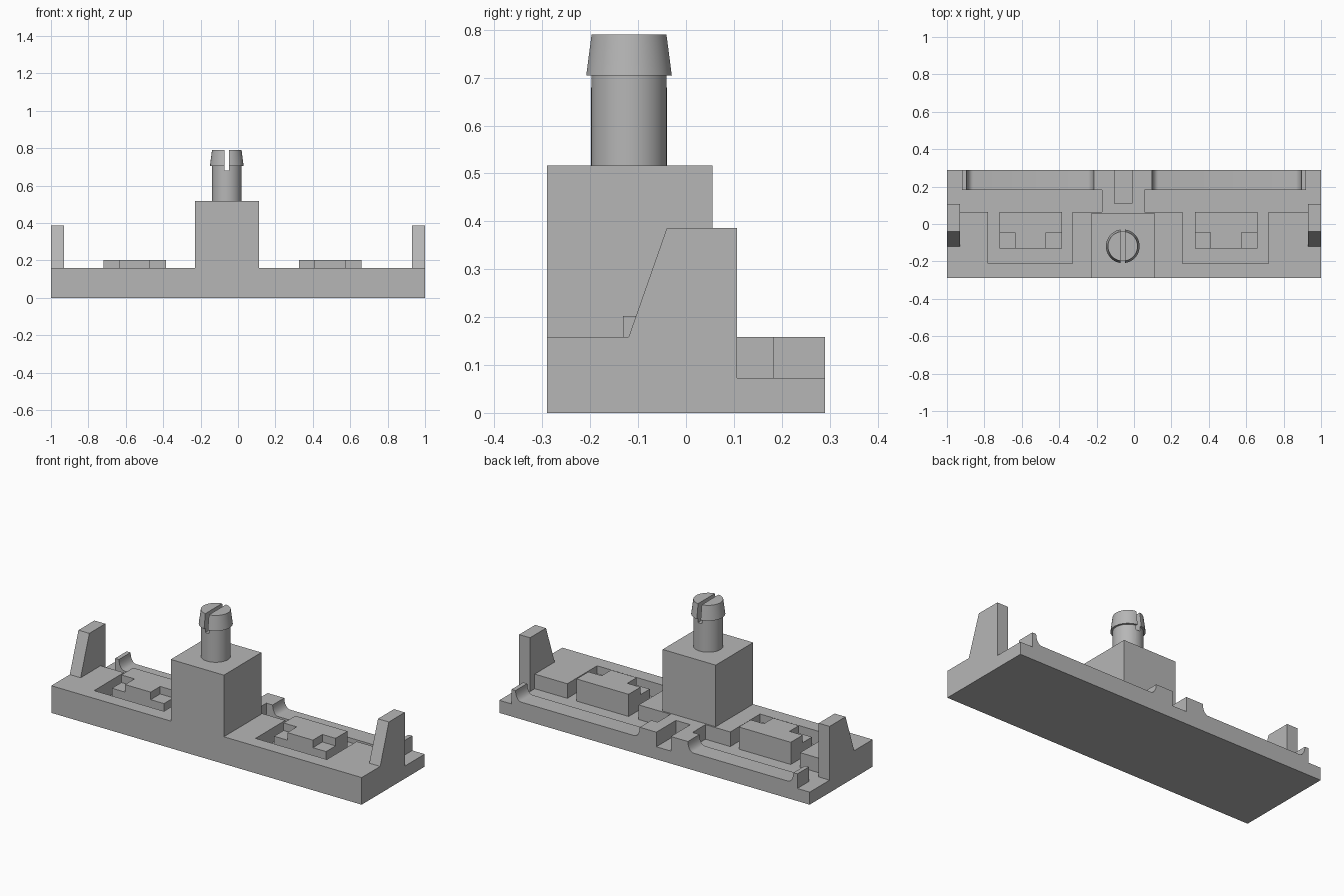
import bpy, bmesh, math
from mathutils import Vector

cube = bpy.data.objects.get("Cube")
if cube:
    bpy.data.objects.remove(cube, do_unlink=True)

grey = bpy.data.materials.new("plain_grey")
grey.use_nodes = True
grey.diffuse_color = (0.47, 0.47, 0.47, 1)
grey.node_tree.nodes["Principled BSDF"].inputs["Base Color"].default_value = grey.diffuse_color


def finish(name, bm):
    bmesh.ops.recalc_face_normals(bm, faces=bm.faces)
    mesh = bpy.data.meshes.new(name)
    bm.to_mesh(mesh)
    bm.free()
    mesh.materials.append(grey)
    obj = bpy.data.objects.new(name, mesh)
    bpy.context.collection.objects.link(obj)
    return obj


def prism(name, outline, axis, lo, hi):
    """Extrude a 2D outline along an axis from lo to hi."""
    place = {"x": lambda p: (lo, p[0], p[1]),
             "y": lambda p: (p[0], lo, p[1]),
             "z": lambda p: (p[0], p[1], lo)}[axis]
    bm = bmesh.new()
    face = bm.faces.new([bm.verts.new(place(p)) for p in outline])
    geom = bmesh.ops.extrude_face_region(bm, geom=[face])["geom"]
    shift = Vector([hi - lo if a == axis else 0 for a in "xyz"])
    bmesh.ops.translate(bm, vec=shift, verts=[g for g in geom if isinstance(g, bmesh.types.BMVert)])
    return finish(name, bm)


def box(name, x0, x1, y0, y1, z0, z1):
    return prism(name, [(x0, y0), (x1, y0), (x1, y1), (x0, y1)], "z", z0, z1)


def combine(target, other, operation):
    mod = target.modifiers.new(operation, "BOOLEAN")
    mod.operation = operation
    mod.solver = "EXACT"
    mod.object = other
    bpy.context.view_layer.update()
    deps = bpy.context.evaluated_depsgraph_get()
    mesh = bpy.data.meshes.new_from_object(target.evaluated_get(deps))
    target.modifiers.clear()
    target.data = mesh
    bpy.data.objects.remove(other, do_unlink=True)


FLOOR, DECK, STRIP, BACK = 0.073, 0.158, 0.1, 0.29

# Floor slab of the whole base
base = box("base_body", -1, 1, -BACK, BACK, 0, FLOOR)

# Front deck with two pockets open to the back
edge = 0.064
outline = [(-1, -BACK), (1, -BACK), (1, edge)]
for right, left in ((0.72, 0.26), (-0.33, -0.78)):
    outline += [(right, edge), (right, -0.21), (left, -0.21), (left, edge)]
outline.append((-1, edge))
combine(base, prism("deck", outline, "z", 0, DECK), "UNION")

# Sloped end posts
post = [(-0.12, 0), (0.107, 0), (0.107, 0.386), (-0.04, 0.386), (-0.12, DECK)]
for x in (-1, 0.93):
    combine(base, prism("end_post", post, "x", x, x + 0.07), "UNION")

# Back rail: lips at the ends, rounded down into shallow troughs
def fillet(x, side, steps=6):
    """Concave curve from the lip top at x down to the trough."""
    r = DECK - STRIP
    angles = [i * math.pi / 2 / steps for i in range(steps + 1)]
    return [(x + side * 0.6 * r * (1 - math.cos(a)), DECK - r * math.sin(a)) for a in angles]

rail = [(-0.92, 0), (-0.92, DECK)]
rail += fillet(-0.895, 1) + fillet(-0.215, -1)[::-1]
rail += fillet(0.095, 1) + fillet(0.895, -1)[::-1]
rail += [(0.92, DECK), (0.92, 0)]
combine(base, prism("back_rail", rail, "y", 0.183, BACK), "UNION")

# Middle bridge with its slot, and the tall block
combine(base, box("bridge", -0.17, 0.055, 0.03, 0.2, 0, DECK), "UNION")
combine(base, box("slot_cutter", -0.105, -0.012, 0.11, 0.4, FLOOR, 0.3), "DIFFERENCE")
combine(base, box("tall_block", -0.23, 0.112, -BACK, 0.055, 0, 0.517), "UNION")

# Merge flat faces so no seams remain
bm = bmesh.new()
bm.from_mesh(base.data)
bmesh.ops.remove_doubles(bm, verts=bm.verts, dist=0.0001)
bmesh.ops.dissolve_limit(bm, angle_limit=0.01, verts=bm.verts, edges=bm.edges)
bm.to_mesh(base.data)
bm.free()

# Raised pads in the pockets, with lower front corners
for side, x in (("left", 0.325), ("right", -0.72)):
    w, c = 0.335, 0.085
    pad = [(x, -0.045), (x + c, -0.045), (x + c, -0.132), (x + w - c, -0.132),
           (x + w - c, -0.045), (x + w, -0.045), (x + w, edge), (x, edge)]
    prism(side + "_pad", pad, "z", FLOOR, 0.202)
    for cx, tag in ((x, "inner"), (x + w - c, "outer")):
        box(f"{side}_pad_{tag}_step", cx, cx + c, -0.132, -0.045, FLOOR, DECK)

# Split snap peg: shaft and tapered head turned from one profile
profile = [(0.079, 0.517), (0.079, 0.705), (0.09, 0.705), (0.079, 0.79)]
bm = bmesh.new()
rings = []
N = 48
for r, z in profile:
    rings.append([bm.verts.new((-0.06 + r * math.cos(2 * math.pi * i / N),
                                -0.119 + r * math.sin(2 * math.pi * i / N), z)) for i in range(N)])
for a, b in zip(rings, rings[1:]):
    for i in range(N):
        j = (i + 1) % N
        bm.faces.new((a[i], a[j], b[j], b[i]))
bm.faces.new(rings[0])
bm.faces.new(rings[-1])
peg = finish("snap_peg", bm)
combine(peg, box("peg_slot_cutter", -0.073, -0.049, -0.3, 0.1, 0.68, 0.9), "DIFFERENCE")

for obj in (base, peg):
    bpy.ops.object.select_all(action="DESELECT")
    obj.select_set(True)
    bpy.context.view_layer.objects.active = obj
    bpy.ops.object.shade_smooth_by_angle(angle=math.radians(30))
